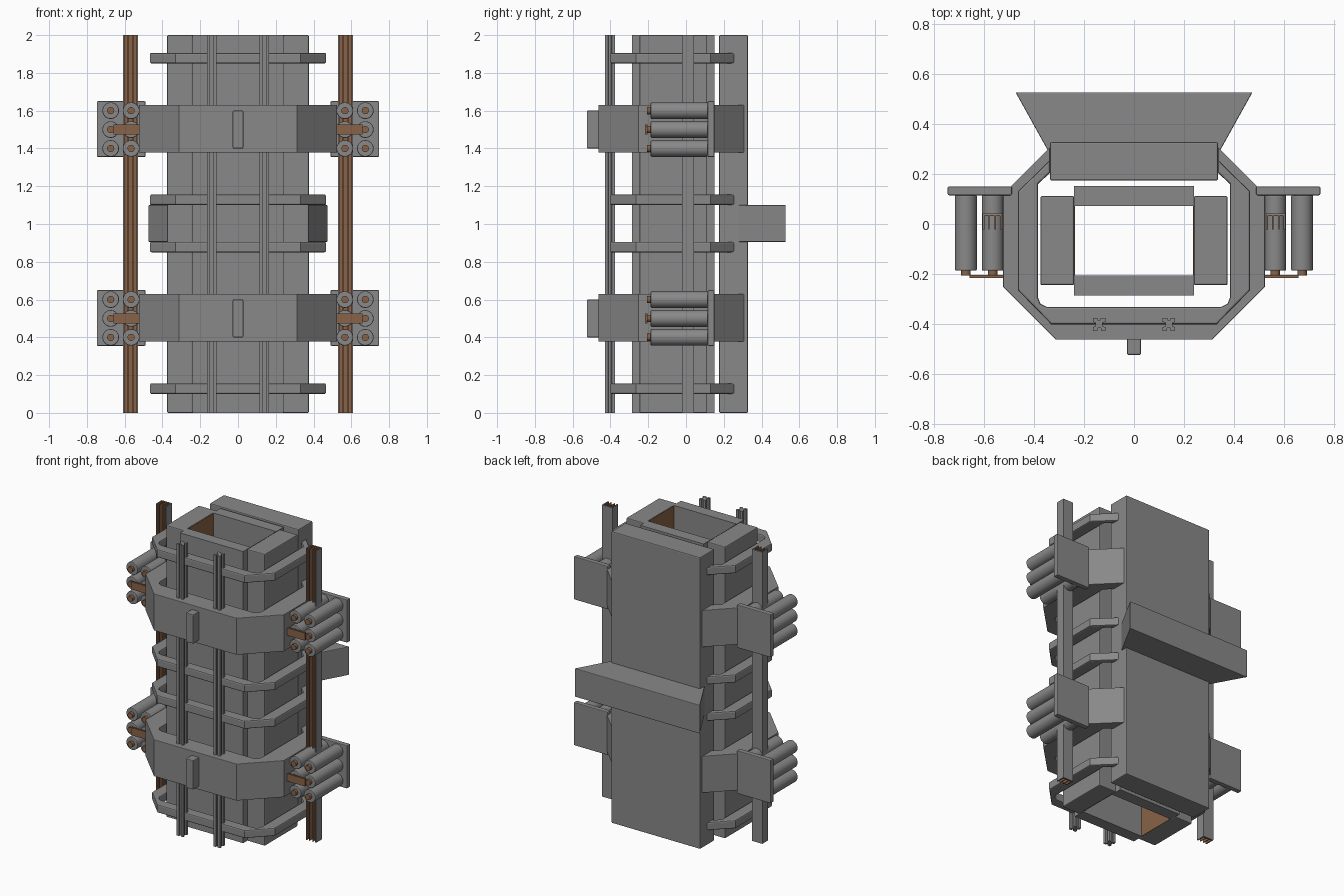
import bpy, bmesh, math
from mathutils import Matrix

if "Cube" in bpy.data.objects:
    bpy.data.objects.remove(bpy.data.objects["Cube"])


def material(name, rgb):
    m = bpy.data.materials.new(name)
    m.diffuse_color = (*rgb, 1)
    m.use_nodes = True
    m.node_tree.nodes["Principled BSDF"].inputs["Base Color"].default_value = m.diffuse_color
    return m


GREY = material("steel grey", (0.25, 0.25, 0.25))
BROWN = material("copper brown", (0.25, 0.125, 0.065))


def finish(bm, name, mat, bevel=0.0):
    bmesh.ops.recalc_face_normals(bm, faces=bm.faces)
    mesh = bpy.data.meshes.new(name)
    bm.to_mesh(mesh)
    bm.free()
    mesh.materials.append(mat)
    ob = bpy.data.objects.new(name, mesh)
    bpy.context.collection.objects.link(ob)
    if bevel:
        mod = ob.modifiers.new("edge", 'BEVEL')
        mod.width = bevel
        mod.segments = 2
        mod.limit_method = 'ANGLE'
        mod.angle_limit = math.radians(50)
    return ob


def prism(name, pts, z0, z1, mat=GREY, bevel=0.0):
    """Extrude a plan outline from z0 to z1."""
    bm = bmesh.new()
    face = bm.faces.new([bm.verts.new((x, y, z0)) for x, y in pts])
    ext = bmesh.ops.extrude_face_region(bm, geom=[face])
    verts = [v for v in ext['geom'] if isinstance(v, bmesh.types.BMVert)]
    bmesh.ops.translate(bm, verts=verts, vec=(0, 0, z1 - z0))
    return finish(bm, name, mat, bevel)


def box(name, x0, x1, y0, y1, z0, z1, mat=GREY, bevel=0.0):
    return prism(name, [(x0, y0), (x1, y0), (x1, y1), (x0, y1)], z0, z1, mat, bevel)


def side_box(name, s, x0, x1, *rest, **kw):
    return box(name, min(s * x0, s * x1), max(s * x0, s * x1), *rest, **kw)


def cylinder(name, x, z, r, y0, y1, mat=GREY, bevel=0.0):
    bm = bmesh.new()
    m = Matrix.Translation((x, (y0 + y1) / 2, z)) @ Matrix.Rotation(math.pi / 2, 4, 'X')
    bmesh.ops.create_cone(bm, cap_ends=True, segments=32, radius1=r, radius2=r,
                          depth=abs(y1 - y0), matrix=m)
    for f in bm.faces:
        f.smooth = len(f.verts) == 4
    for e in bm.edges:
        e.smooth = not any(len(f.verts) > 4 for f in e.link_faces)
    return finish(bm, name, mat, bevel)


def mirrored(half):
    """Close a right-hand open path (back to front) with its mirror image."""
    return half + [(-x, y) for x, y in reversed(half)]


# Core: back slab, side slabs, front and rear plates, copper linings
box("back_slab", -0.337, 0.337, 0.175, 0.328, 0, 2, bevel=0.006)
box("core_front_plate", -0.24, 0.24, -0.287, -0.207, 0, 2)
box("core_rear_plate", -0.24, 0.24, 0.072, 0.152, 0, 2)
for s in (-1, 1):
    side_box("core_side_slab", s, 0.24, 0.375, -0.245, 0.112, 0, 2, bevel=0.006)
    side_box("core_lining", s, 0.236, 0.24, -0.207, 0.072, 0.002, 1.998, mat=BROWN)

# Open frames: thin rings and wide bands share the same inner outline
inner = mirrored([(0.337, 0.205), (0.385, 0.16), (0.385, -0.295), (0.375, -0.32), (0.35, -0.332)])
ring = mirrored([(0.337, 0.257), (0.466, 0.13), (0.466, -0.265), (0.332, -0.402)])
band = mirrored([(0.337, 0.308), (0.525, 0.12), (0.525, -0.252), (0.313, -0.464)])
for z in (0.1, 0.85, 1.1, 1.85):
    prism("thin_ring", ring + inner[::-1], z, z + 0.056, bevel=0.008)
for z in (0.5, 1.5):
    prism("wide_band", band + inner[::-1], z - 0.122, z + 0.13, bevel=0.003)
    box("front_tab", -0.028, 0.028, -0.525, -0.46, z - 0.1, z + 0.1, bevel=0.005)

    for s in (-1, 1):
        # Bracket with six cylinders, copper terminals and a bus bar
        side_box("cylinder_bracket", s, 0.49, 0.747, 0.115, 0.15, z - 0.145, z + 0.15, bevel=0.005)
        for x in (0.566, 0.674):
            for dz in (-0.1, 0, 0.1):
                cylinder("capacitor_cylinder", s * x, z + dz, 0.044, -0.187, 0.116, bevel=0.005)
                cylinder("terminal", s * x, z + dz, 0.019, -0.207, -0.185, mat=BROWN)
        side_box("bus_bar", s, 0.525, 0.66, -0.217, -0.205, z - 0.026, z + 0.026, mat=BROWN)

# Flared crosspiece on the back
prism("back_crosspiece", [(-0.475, 0.528), (0.475, 0.528), (0.33, 0.267), (-0.33, 0.267)],
      0.905, 1.1, bevel=0.004)

# Grooved front guide rods
for s in (-1, 1):
    profile = [(0.025, -0.43), (0.025, -0.414), (0.014, -0.41), (0.014, -0.396),
               (0.025, -0.392), (0.025, -0.376), (0.006, -0.376), (0.006, -0.384)]
    slot = [(0.007, -0.418), (0.007, -0.43)]
    outline = mirrored(slot + profile)
    prism("guide_rod", [(x + s * 0.14, y) for x, y in outline], 0, 2)

# Side channel rails: grey shell, copper inside and ribs
for s in (-1, 1):
    side_box("rail_web", s, 0.53, 0.608, 0.036, 0.042, 0, 2)
    side_box("rail_web_lining", s, 0.534, 0.604, 0.032, 0.036, 0, 2, mat=BROWN)
    for a, b in ((0.53, 0.534), (0.604, 0.608)):
        side_box("rail_flange", s, a, b, -0.022, 0.036, 0, 2)
    for a, b in ((0.534, 0.538), (0.600, 0.604), (0.554, 0.559), (0.579, 0.584)):
        side_box("rail_copper_rib", s, a, b, -0.022, 0.032, 0, 2, mat=BROWN)
